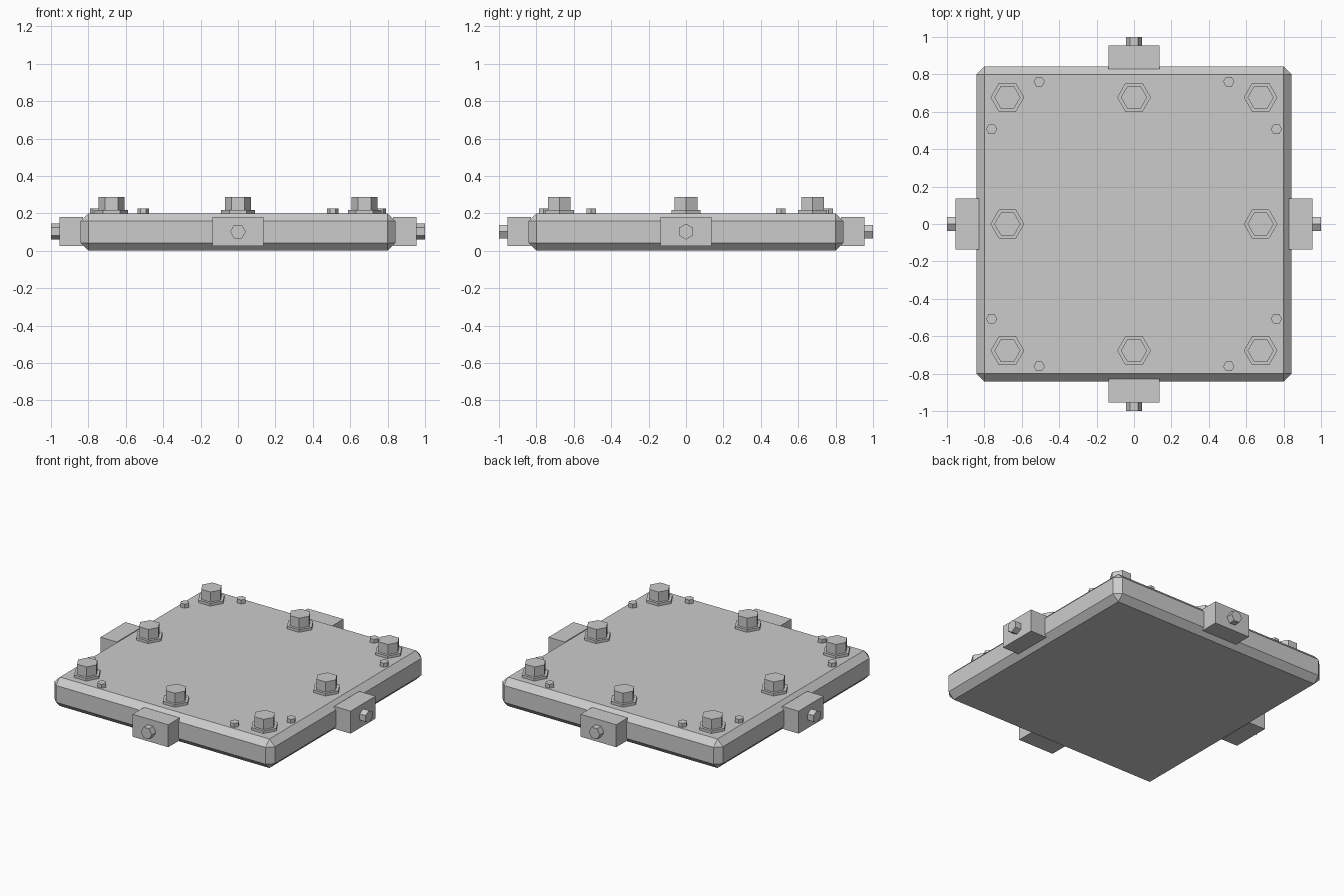
import bpy
import bmesh
from math import pi, sin, cos
from mathutils import Matrix

cube = bpy.data.objects.get("Cube")
if cube:
    bpy.data.objects.remove(cube, do_unlink=True)

GREY = (0.6, 0.6, 0.6, 1)
metal = bpy.data.materials.new("grey metal")
metal.use_nodes = True
metal.diffuse_color = GREY
metal.node_tree.nodes["Principled BSDF"].inputs["Base Color"].default_value = GREY


def finish(name, bm):
    mesh = bpy.data.meshes.new(name)
    bm.to_mesh(mesh)
    bm.free()
    mesh.materials.append(metal)
    obj = bpy.data.objects.new(name, mesh)
    bpy.context.collection.objects.link(obj)
    return obj


def add_box(bm, size, centre, turn=Matrix()):
    place = turn @ Matrix.Translation(centre) @ Matrix.Diagonal((*size, 1))
    bmesh.ops.create_cube(bm, size=1, matrix=place)


def add_hex(bm, radius, bottom, top, place):
    # Hexagonal prism with points along local x
    mid = Matrix.Translation((0, 0, (bottom + top) / 2))
    bmesh.ops.create_cone(bm, cap_ends=True, segments=6, radius1=radius,
                          radius2=radius, depth=top - bottom,
                          matrix=place @ mid @ Matrix.Rotation(pi / 6 * HEX_TURN, 4, "Z"))


# The primitive's first vertex lies on y, so one twelfth of a turn puts points on x
HEX_TURN = 1
TOP = 0.2
HALF = 0.842

# Chamfered plate
bm = bmesh.new()
add_box(bm, (2 * HALF, 2 * HALF, TOP), (0, 0, TOP / 2))
bmesh.ops.bevel(bm, geom=bm.edges[:], offset=0.042, segments=1, affect="EDGES")
finish("plate", bm)

# Large bolts with washers around the rim
for i in (-1, 0, 1):
    for j in (-1, 0, 1):
        if i or j:
            spot = Matrix.Translation((i * 0.677, j * 0.677, 0))
            bm = bmesh.new()
            add_hex(bm, 0.09, TOP - 0.01, 0.218, spot)
            add_hex(bm, 0.07, 0.21, 0.288, spot)
            finish("large_bolt", bm)

# Small bolts in pairs near each corner
for sx in (-1, 1):
    for sy in (-1, 1):
        for x, y in ((0.507, 0.761), (0.761, 0.507)):
            bm = bmesh.new()
            add_hex(bm, 0.03, TOP - 0.01, 0.227, Matrix.Translation((sx * x, sy * y, 0)))
            finish("small_bolt", bm)

# Side blocks, each with an outward bolt
for k, side in enumerate(("front", "left", "back", "right")):
    turn = Matrix.Rotation(k * pi / 2, 4, "Z")
    bm = bmesh.new()
    add_box(bm, (0.272, 0.125, 0.155), (0, -0.8925, 0.1025), turn)
    finish(side + "_block", bm)
    bm = bmesh.new()
    out = turn @ Matrix.Translation((0, 0, 0.1025)) @ Matrix.Rotation(pi / 2, 4, "X")
    if k % 2:
        out = out @ Matrix.Rotation(pi / 2, 4, "Z")
    add_hex(bm, 0.042, 0.945, 1.0, out)
    finish(side + "_block_bolt", bm)
